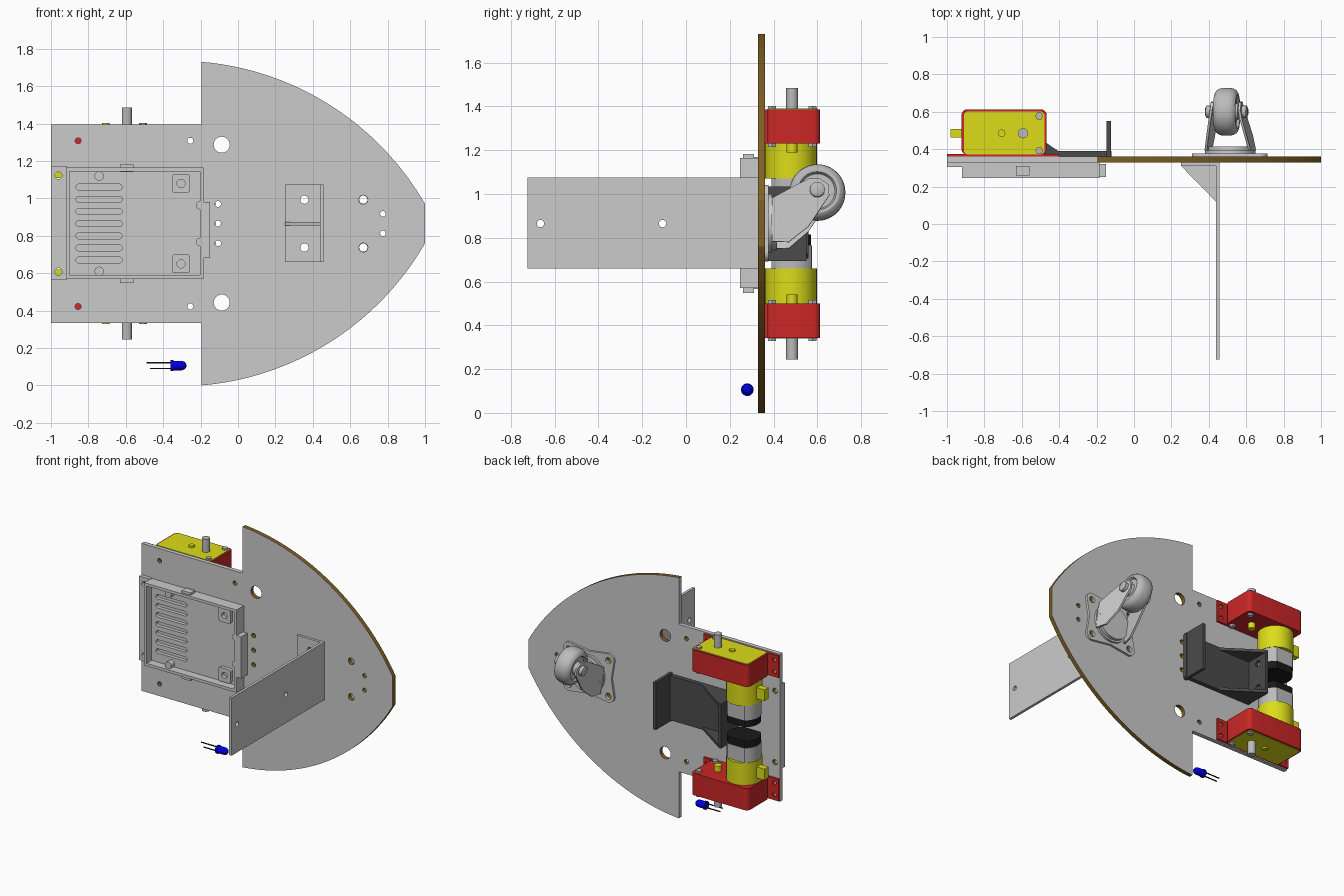
import bpy, bmesh
from math import sin, cos, pi, asin, atan2, hypot, radians
from mathutils import Matrix, Vector

if "Cube" in bpy.data.objects:
    bpy.data.objects.remove(bpy.data.objects["Cube"])

ZC = 0.865  # height of the mirror plane


def material(name, rgb):
    m = bpy.data.materials.new(name)
    m.diffuse_color = (*rgb, 1)
    m.use_nodes = True
    m.node_tree.nodes["Principled BSDF"].inputs["Base Color"].default_value = m.diffuse_color
    return m


BROWN = material("board_edge", (0.22, 0.12, 0.02))
RED = material("red", (0.6, 0.02, 0.02))
YELLOW = material("yellow", (0.72, 0.72, 0.01))
BLACK = material("black", (0.01, 0.01, 0.01))
DARK = material("dark_grey", (0.07, 0.07, 0.07))
BLUE = material("blue", (0.0, 0.0, 0.75))
STEEL = material("light_grey", (0.5, 0.5, 0.5))


def finish(name, bm, mat):
    bmesh.ops.recalc_face_normals(bm, faces=bm.faces)
    me = bpy.data.meshes.new(name)
    bm.to_mesh(me)
    bm.free()
    if mat:
        me.materials.append(mat)
    ob = bpy.data.objects.new(name, me)
    bpy.context.collection.objects.link(ob)
    return ob


def prism(name, loops, axis, lo, hi, mat=None):
    """Extrude 2D loops along an axis: x takes (y,z), y takes (x,z), z takes (x,y)."""
    bm = bmesh.new()
    place = {"x": lambda a, b, c: (c, a, b), "y": lambda a, b, c: (a, c, b),
             "z": lambda a, b, c: (a, b, c)}[axis]
    for pts in loops:
        low = [bm.verts.new(place(a, b, lo)) for a, b in pts]
        high = [bm.verts.new(place(a, b, hi)) for a, b in pts]
        bm.faces.new(low)
        bm.faces.new(high)
        for i in range(len(pts)):
            j = (i + 1) % len(pts)
            bm.faces.new((low[i], low[j], high[j], high[i]))
    return finish(name, bm, mat)


def lathe(name, profile, centre, mat=None, n=40):
    """Spin (x, radius) points around the x axis."""
    bm = bmesh.new()
    vs = [bm.verts.new((x, 0, r)) for x, r in profile]
    edges = [bm.edges.new(p) for p in zip(vs, vs[1:])]
    bmesh.ops.spin(bm, geom=vs + edges, cent=(0, 0, 0), axis=(1, 0, 0), angle=2 * pi, steps=n)
    bmesh.ops.remove_doubles(bm, verts=bm.verts, dist=1e-5)
    bmesh.ops.translate(bm, vec=centre, verts=bm.verts)
    return finish(name, bm, mat)


def circle(a, b, r, n=24):
    return [(a + r * cos(2 * pi * i / n), b + r * sin(2 * pi * i / n)) for i in range(n)]


def rect(a0, a1, b0, b1):
    return [(a0, b0), (a1, b0), (a1, b1), (a0, b1)]


def rounded(a0, a1, b0, b1, r, n=6):
    pts = []
    corners = [(a1 - r, b1 - r), (a0 + r, b1 - r), (a0 + r, b0 + r), (a1 - r, b0 + r)]
    for k, (a, b) in enumerate(corners):
        for i in range(n + 1):
            t = pi / 2 * (k + i / n)
            pts.append((a + r * cos(t), b + r * sin(t)))
    return pts


def cut(ob, loops, axis, lo, hi):
    tool = prism("cutter", loops, axis, lo, hi)
    tool.hide_render = True
    mod = ob.modifiers.new("holes", "BOOLEAN")
    mod.operation, mod.solver, mod.object = "DIFFERENCE", "EXACT", tool
    bpy.context.view_layer.objects.active = ob
    bpy.ops.object.modifier_apply(modifier=mod.name)
    bpy.data.objects.remove(tool)


# Main board: rectangular tail with a curved nose
R, (ax, az), (bx, bz) = 1.53, (-0.195, 1.73), (1.0, 0.97)
L, slope = hypot(bx - ax, bz - az), atan2(az - bz, bx - ax)
half = asin(L / 2 / R)
cx = (ax + bx) / 2 - sin(slope) * R * cos(half)
cz = (az + bz) / 2 - cos(slope) * R * cos(half)
curve = []
for i in range(33):
    t = slope - half + 2 * half * i / 32
    curve.append((cx + R * sin(t), cz + R * cos(t)))
upper = [(-1, 1.395), (-0.195, 1.395)] + curve
board = prism("main_board", [upper + [(x, 2 * ZC - z) for x, z in reversed(upper)]], "y", 0.33, 0.36)
holes = [circle(-0.107, ZC, 0.016)]
for x, dz, r in [(-0.087, 0.422, 0.043), (-0.255, 0.443, 0.016), (-0.855, 0.443, 0.016),
                 (-0.96, 0.257, 0.019), (-0.107, 0.105, 0.016), (0.355, 0.128, 0.022),
                 (0.67, 0.128, 0.024), (0.775, 0.052, 0.015)]:
    holes += [circle(x, ZC + s * dz, r) for s in (1, -1)]
cut(board, holes, "y", 0.2, 0.5)
board.data.materials.clear()
board.data.materials.append(None)
board.data.materials.append(BROWN)
for p in board.data.polygons:
    tail_edge = p.center.x < -0.19 and (abs(p.center.z - ZC) > 0.5 or p.center.x < -0.99)
    p.material_index = 1 if abs(p.normal.y) < 0.5 and not tail_edge else 0

# Front angle bracket
arm = prism("bracket_arm", [rect(-0.725, 0.33, 0.66, 1.075)], "x", 0.438, 0.457)
cut(arm, [circle(y, ZC, 0.017) for y in (-0.665, -0.107)], "x", 0.3, 0.6)
foot = prism("bracket_foot", [rect(0.25, 0.438, 0.66, 1.075)], "y", 0.312, 0.33)
cut(foot, [circle(0.355, ZC + s * 0.128, 0.022) for s in (1, -1)], "y", 0.2, 0.5)
prism("bracket_gusset", [[(0.25, 0.312), (0.438, 0.312), (0.438, 0.12)]], "z", ZC - 0.01, ZC + 0.01)

# Open battery tray on the front of the board
floor = prism("tray_floor", [rect(-0.92, -0.185, 0.57, 1.165)], "y", 0.305, 0.33)
cut(floor, [rounded(-0.866, -0.62, ZC + k * 0.065 - 0.016, ZC + k * 0.065 + 0.016, 0.015)
            for k in range(-3, 4)], "y", 0.2, 0.4)
walls = prism("tray_walls", [rect(-0.92, -0.185, 0.57, 1.165)], "y", 0.247, 0.32)
cut(walls, [rect(-0.9, -0.203, 0.59, 1.145)], "y", 0.2, 0.4)
flange = prism("tray_flange", [rect(-1.0, -0.915, 0.566, 1.17)], "y", 0.305, 0.33)
cut(flange, [circle(-0.96, ZC + s * 0.257, 0.019) for s in (1, -1)], "y", 0.2, 0.4)
prism("tray_latch", [rect(-0.19, -0.15, 0.68, 0.98)], "y", 0.25, 0.32)
for s in (1, -1):
    block = prism("tray_corner_block", [rounded(-0.353, -0.257, ZC + s * 0.215 - 0.05, ZC + s * 0.215 + 0.05, 0.015)],
                  "y", 0.28, 0.31)
    cut(block, [circle(-0.305, ZC + s * 0.215, 0.022)], "y", 0.2, 0.4)
    prism("tray_boss", [circle(-0.742, ZC + s * 0.255, 0.025)], "y", 0.265, 0.31)
    prism("tray_latch_boss", [circle(-0.203, ZC + s * 0.1 * 0.98, 0.022)], "y", 0.25, 0.31)
    prism("tray_clip", [rect(-0.63, -0.56, ZC + s * 0.297 - 0.02, ZC + s * 0.297 + 0.02)], "y", 0.26, 0.31)

# Two geared motors, mirrored above and below the centre
for side, s in (("upper", 1), ("lower", -1)):
    def part(name, loops, z0, z1, mat=None):
        z0, z1 = sorted((ZC + s * (z0 - ZC), ZC + s * (z1 - ZC)))
        return prism(f"{side}_{name}", loops, "z", z0, z1, mat)

    shell = rounded(-0.922, -0.467, 0.37, 0.613, 0.03)
    part("gearbox_shell", [shell], 1.23, 1.387, RED)
    part("gearbox_cover", [rounded(-0.91, -0.479, 0.372, 0.601, 0.022)], 1.37, 1.391, YELLOW)
    tabs = part("gearbox_tabs", [rect(-1.0, -0.4, 0.36, 0.375)], 1.23, 1.387, RED)
    cut(tabs, [circle(x, ZC + s * (z - ZC), 0.014) for x in (-0.965, -0.43) for z in (1.265, 1.35)], "y", 0.3, 0.5)
    part("gearbox_pip", [circle(-0.708, 0.485, 0.02)], 1.38, 1.402, YELLOW)
    part("output_shaft", [circle(-0.594, 0.485, 0.027)], 1.38, 1.485, STEEL)
    part("inner_hub", [circle(-0.594, 0.485, 0.025)], 1.19, 1.24, YELLOW)
    part("screws", [circle(-0.507, y, 0.021, 6) for y in (0.577, 0.392)], 1.215, 1.402, STEEL)
    part("motor_neck", [circle(-0.8, 0.48, 0.118, 40)], 1.07, 1.24, YELLOW)
    part("motor_peg", [rect(-0.98, -0.88, 0.462, 0.507)], 1.11, 1.19, YELLOW)
    flat = [(x, max(0.39, min(0.575, y))) for x, y in circle(-0.8, 0.482, 0.114, 40)]
    part("motor_can", [flat], 0.965, 1.075, STEEL)
    part("motor_cap", [[(-0.8 + (x + 0.8) * 0.97, 0.482 + (y - 0.482) * 0.97) for x, y in flat]], 0.915, 0.965, BLACK)

# Dark holder between the motors
prism("holder_base", [rect(-0.67, -0.12, 0.36, 0.39)], "z", 0.705, 1.025, DARK)
prism("holder_lip", [rect(-0.146, -0.124, 0.36, 0.55)], "z", 0.695, 1.035, DARK)
end = prism("holder_end_wall", [rect(0.36, 0.56, 0.705, 1.025)], "x", -0.67, -0.65, DARK)
cut(end, [circle(0.48, ZC + s * 0.09, 0.022) for s in (1, -1)], "x", -0.8, -0.6)
for s in (1, -1):
    z = ZC + s * 0.15
    prism("holder_gusset", [[(-0.66, 0.38), (-0.39, 0.38), (-0.655, 0.56)]], "z", z - 0.01, z + 0.01, DARK)

# Swivel caster, turned slightly about its pivot
PX, AY, AZ = 0.515, 0.6, 1.008
plate_pts = rounded(0.31, 0.715, 0.692, 1.042, 0.045)
pinch = [(0.512, 1.02), (0.332, 0.867), (0.512, 0.714), (0.693, 0.867)]
outline = []
for k in range(4):
    outline += plate_pts[k * 7:k * 7 + 7] + [pinch[k]]
plate = prism("caster_plate", [outline], "y", 0.36, 0.376)
cut(plate, [circle(x, ZC + s * 0.128, 0.022) for x in (0.355, 0.67) for s in (1, -1)], "y", 0.3, 0.5)
swivel = [prism("caster_race", [circle(PX, ZC, 0.135, 40)], "y", 0.37, 0.392),
          prism("caster_fork_crown", [circle(PX, ZC, 0.122, 40)], "y", 0.392, 0.415)]
arm_profile = [(0.392, 0.765), (0.392, 0.965), (0.47, 1.01), (0.56, 1.06), (0.61, 1.062), (0.65, 1.035),
               (0.655, 0.985), (0.56, 0.84), (0.47, 0.765)]
for s in (1, -1):
    fork = prism("caster_fork_arm", [arm_profile], "x", *sorted((PX + s * 0.069, PX + s * 0.082)))
    for v in fork.data.vertices:
        v.co.x += s * 0.21 * max(0, 0.6 - v.co.y)
    swivel.append(fork)
swivel.append(lathe("caster_axle", [(-0.115, 0), (-0.115, 0.02), (-0.108, 0.034), (-0.085, 0.034), (-0.085, 0.018),
                                    (0.085, 0.018), (0.085, 0.034), (0.108, 0.034), (0.115, 0.02), (0.115, 0)],
                    (PX, AY, AZ), STEEL))
rim = [(-0.065, 0), (-0.065, 0.042), (-0.045, 0.046), (-0.045, 0.08), (-0.06, 0.088),
       (-0.06, 0.102), (-0.052, 0.115), (-0.037, 0.124), (-0.018, 0.128)]
swivel.append(lathe("caster_wheel", rim + [(-x, r) for x, r in reversed(rim)], (PX, AY, AZ), STEEL, 48))
pivot = Vector((PX, 0, ZC))
turn = Matrix.Translation(pivot) @ Matrix.Rotation(radians(-8), 4, "Y") @ Matrix.Translation(-pivot)
for ob in swivel:
    ob.data.transform(turn)

# Loose indicator lamp with two leads
lathe("lamp_body", [(-0.36, 0), (-0.36, 0.029), (-0.345, 0.029), (-0.345, 0.025), (-0.3, 0.025),
                    (-0.287, 0.021), (-0.278, 0.012), (-0.275, 0)], (0, 0.28, 0.106), BLUE, 24)
for x, z in ((-0.49, 0.121), (-0.47, 0.091)):
    prism("lamp_lead", [rect(0.277, 0.283, z - 0.003, z + 0.003)], "x", x, -0.355, BLACK)

bpy.ops.object.select_all(action="SELECT")
bpy.ops.object.shade_smooth_by_angle(angle=radians(30))
